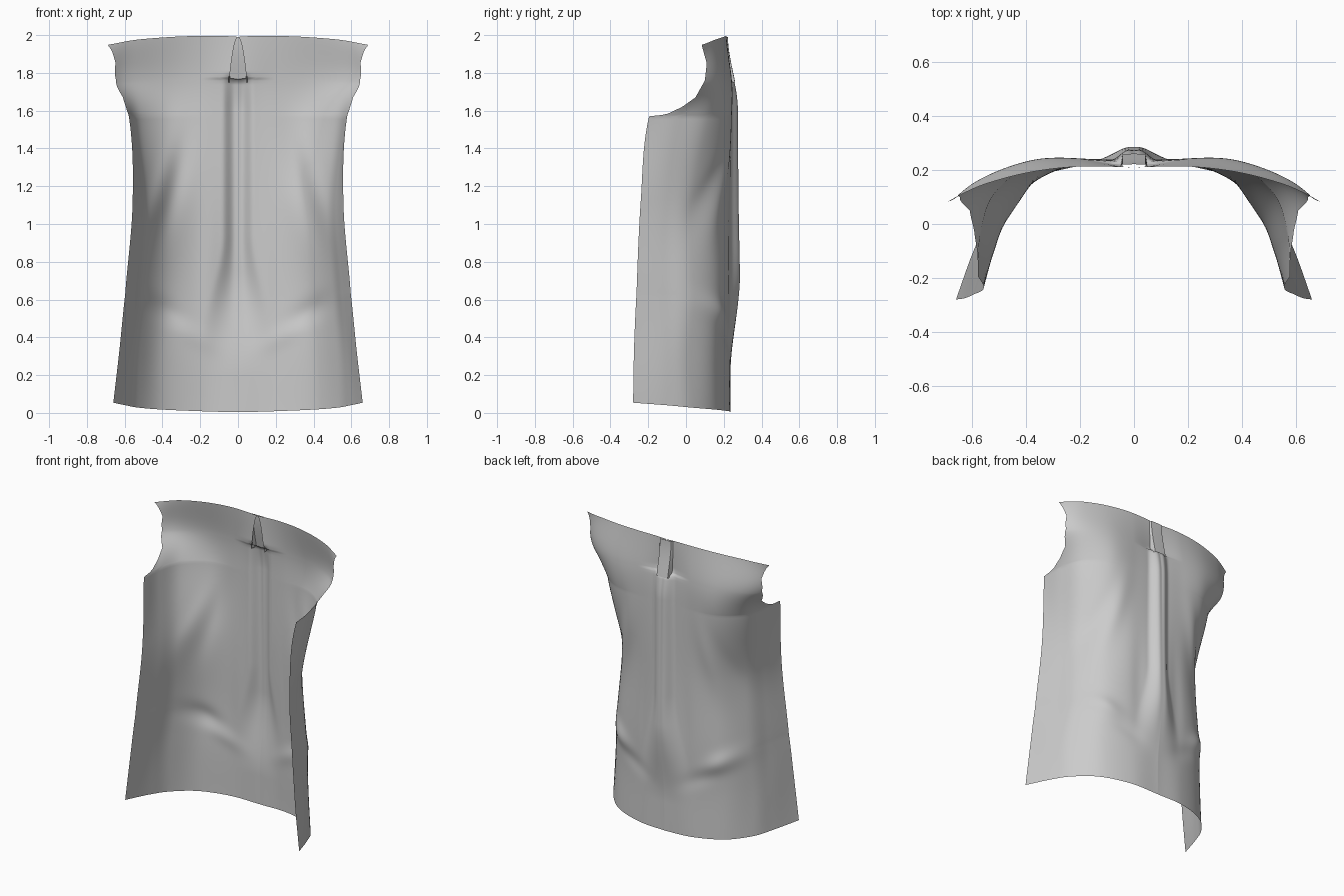
import bpy, bmesh, math

if "Cube" in bpy.data.objects:
    bpy.data.objects.remove(bpy.data.objects["Cube"])

# Half cross-sections, bottom to top: z, centre y, then (x, y) outwards
# (the sections above the armhole run past it and are trimmed)
ROWS = [
    (0.00, .235, .20, .225, .40, .155, .53, .03, .595, -.10, .66, -.28),
    (0.30, .235, .20, .222, .40, .15, .52, .02, .575, -.10, .627, -.275),
    (0.60, .23, .20, .228, .38, .165, .50, .03, .55, -.11, .597, -.262),
    (1.10, .22, .20, .225, .36, .158, .47, .03, .52, -.10, .558, -.24),
    (1.57, .215, .20, .24, .38, .22, .52, .11, .57, -.04, .578, -.195),
    (1.76, .213, .20, .24, .38, .235, .54, .18, .64, .10, .70, -.02),
    (1.99, .21, .20, .213, .38, .193, .54, .152, .64, .11, .74, .055),
]
# Armhole rim: edge z, y
RIM = [(1.568, -.2), (1.58, -.105), (1.62, -.02), (1.67, .05), (1.76, .10), (1.85, .11), (1.948, .083)]
SLIT = 1.77


def smooth(a, b, v):
    t = min(1, max(0, (v - a) / (b - a)))
    return t * t * (3 - 2 * t)


def spline(pts, t):
    # Catmull-Rom through a list of tuples
    n = len(pts) - 1
    i = min(int(t), n - 1)
    f = t - i
    b, c = pts[i], pts[i + 1]
    a = pts[i - 1] if i else tuple(2 * p - q for p, q in zip(b, c))
    d = pts[i + 2] if i + 2 <= n else tuple(2 * q - p for p, q in zip(b, c))
    return tuple(q + .5 * f * (r - p + f * (2 * p - 5 * q + 4 * r - s + f * (3 * (q - r) + s - p)))
                 for p, q, r, s in zip(a, b, c, d))


def section(z):
    # cross-section points at height z
    k = 0
    while k < len(ROWS) - 2 and z > ROWS[k + 1][0]:
        k += 1
    f = (z - ROWS[k][0]) / (ROWS[k + 1][0] - ROWS[k][0])
    r = spline(ROWS, k + min(f, .99999))
    return [(0, r[1])] + [(r[n], r[n + 1]) for n in range(2, 12, 2)]


def rim_y(z):
    for (z0, y0), (z1, y1) in zip(RIM, RIM[1:]):
        if z <= z1:
            return y0 + (y1 - y0) * max(0, z - z0) / (z1 - z0)
    return RIM[-1][1]


def ridge(z):
    # depth of the open centre pleat
    return .058 * smooth(.2, .75, z) * (1 - .85 * smooth(1.6, 1.99, z))


def fold(x, z, cx, cz, ang, length, width):
    dx, dz = x - cx, z - cz
    u = dx * math.cos(ang) + dz * math.sin(ang)
    v = -dx * math.sin(ang) + dz * math.cos(ang)
    return math.exp(-(u / length) ** 2 - (v / width) ** 2)


def grid_object(name, grid):
    bm = bmesh.new()
    vs = [[bm.verts.new(p) for p in row] for row in grid]
    for r0, r1 in zip(vs, vs[1:]):
        for j in range(len(r0) - 1):
            bm.faces.new((r0[j], r1[j], r1[j + 1], r0[j + 1]))
    bmesh.ops.remove_doubles(bm, verts=bm.verts, dist=1e-5)
    for f in bm.faces:
        f.smooth = True
    me = bpy.data.meshes.new(name)
    bm.to_mesh(me)
    bm.free()
    ob = bpy.data.objects.new(name, me)
    bpy.context.collection.objects.link(ob)
    return ob


# Draped back panel with armholes, neck slit and centre pleat
NC = 60
heights = [1.57 * i / 100 for i in range(100)] + [1.57 + .42 * i / 60 for i in range(61)]
grid = []
for zr in heights:
    sec = section(zr)
    drop = .05 * (1 - zr / 1.57) if zr < 1.57 else -.042 * ((zr - 1.57) / .42) ** 1.5
    cmax = 5
    if zr > 1.57:
        # trim the section at the armhole rim
        lo, hi = 2.5, 5
        for _ in range(25):
            cmax = (lo + hi) / 2
            if spline(sec, cmax)[1] > rim_y(zr + drop):
                lo = cmax
            else:
                hi = cmax
    row = []
    for j in range(NC + 1):
        s = j / NC
        x, y = spline(sec, cmax * s ** 1.4)
        z = zr + drop * s ** 2 + .012 * math.sin(math.pi * s) * smooth(1.8, 1.99, zr) + .004 * (1 - smooth(0, .3, zr))
        # slit opens downwards from the neck
        x0 = .045 * math.sqrt(max(0, 1.99 - zr) / .22) if zr > SLIT else 0
        x += x0 * (1 - min(1, x / .2))
        # pleat ridge, flaring out at the bottom and closed above the slit
        flare = .12 * (1 - smooth(.3, .95, zr))
        y += ridge(zr) * (1 - smooth(1.74, 1.81, zr)) * (
            .75 * (1 - smooth(.015, .085 + flare, x)) + .25 * (1 - smooth(.03, .2, x)))
        # soft drape folds
        w = 1 - smooth(.85, 1, s)
        y += w * (.022 * fold(x, z, .39, .54, .6, .12, .06)
                  - .008 * fold(x, z, .26, .42, .5, .14, .05)
                  - .006 * fold(x, z, .15, .75, 1.6, .35, .05)
                  - .015 * fold(x, z, .42, 1.15, 1.85, .22, .05)
                  + .014 * fold(x, z, .34, 1.2, 1.8, .26, .06))
        row.append((x, y, z))
    grid.append(row)
panel = grid_object("back_panel", grid)
m = panel.modifiers.new("mirror", 'MIRROR')
m.merge_threshold = .0005

# Box pleat insert behind the neck slit
grid = []
for i in range(13):
    z = SLIT - .02 + (1.99 - SLIT + .02) * i / 12
    y0 = .218 - .006 * i / 12
    y1 = y0 + ridge(z)
    grid.append([(-.05, y0, z), (-.042, y1, z), (0, y1 + .001, z), (.042, y1, z), (.05, y0, z)])
pleat = grid_object("pleat_insert", grid)
bpy.context.view_layer.objects.active = pleat
pleat.select_set(True)
bpy.ops.object.shade_smooth_by_angle(angle=math.radians(40))
